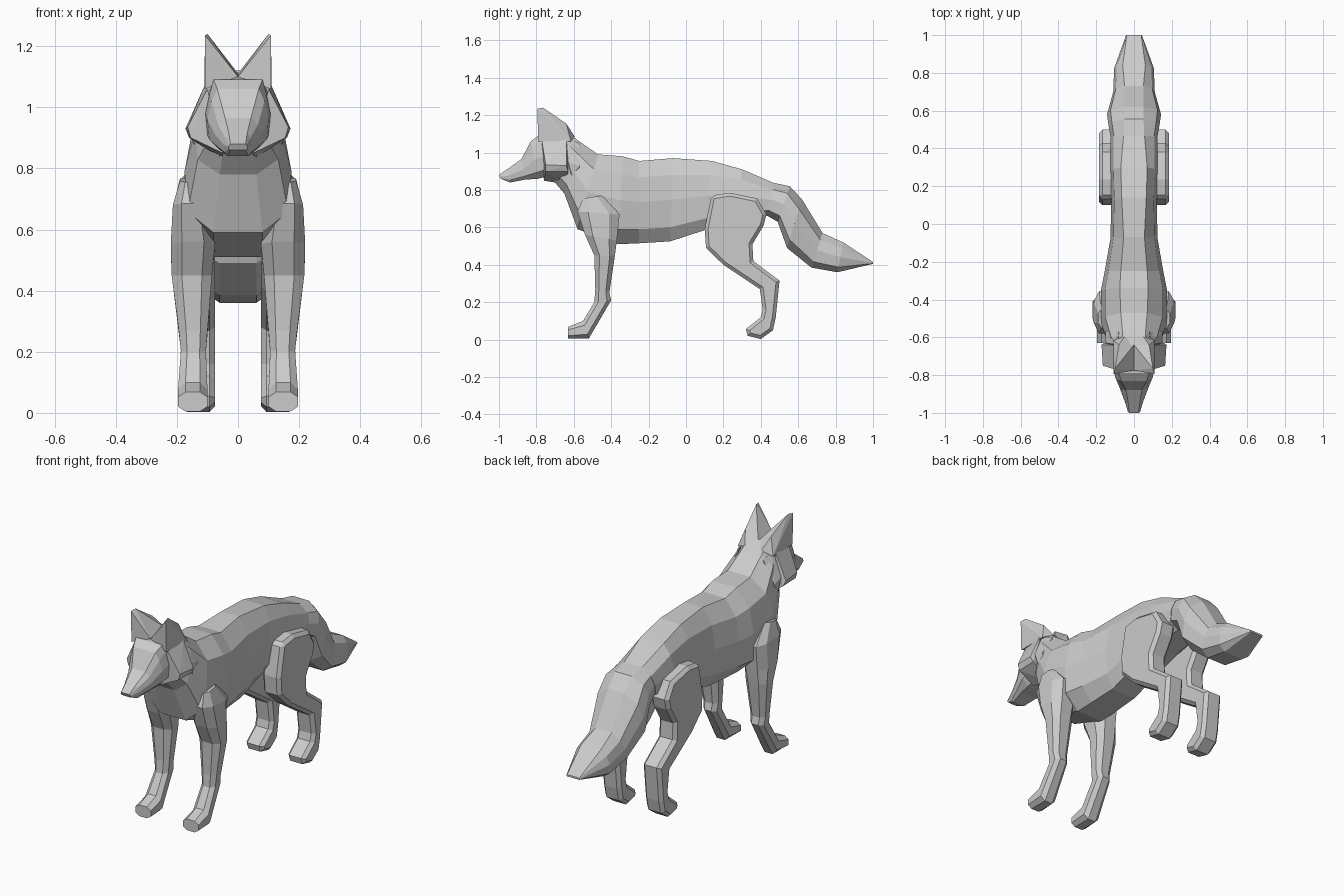
import bpy, bmesh


def finish(name, bm, mirror=False, bevel=0):
    bmesh.ops.recalc_face_normals(bm, faces=bm.faces)
    me = bpy.data.meshes.new(name)
    bm.to_mesh(me)
    bm.free()
    ob = bpy.data.objects.new(name, me)
    bpy.context.collection.objects.link(ob)
    if bevel:
        b = ob.modifiers.new("bevel", 'BEVEL')
        b.width, b.segments, b.limit_method = bevel, 1, 'ANGLE'
        b.angle_limit = 1.2
    if mirror:
        m = ob.modifiers.new("mirror", 'MIRROR')
        m.use_clip = False
        m.use_mirror_merge = False
    return ob


def loft(name, rings, mirror=False):
    bm = bmesh.new()
    vs = [[bm.verts.new(p) for p in r] for r in rings]
    n = len(vs[0])
    for a, b in zip(vs, vs[1:]):
        for i in range(n):
            j = (i + 1) % n
            bm.faces.new((a[i], a[j], b[j], b[i]))
    bm.faces.new(vs[0])
    bm.faces.new(vs[-1])
    return finish(name, bm, mirror)


def hull(name, pts):
    bm = bmesh.new()
    for p in pts:
        bm.verts.new(p)
    bmesh.ops.convex_hull(bm, input=bm.verts)
    return finish(name, bm, True)


def trunk_ring(ty, tz, by, bz, wt, wm, wb):
    """Symmetric ten-sided section between a top and a bottom point."""
    half = [(wt, 0), (wm * .87, .2), (wm, .5), (wm * .94, .83), (wb, 1)]
    half = [(w, ty + (by - ty) * t, tz + (bz - tz) * t) for w, t in half]
    return half + [(-x, y, z) for x, y, z in reversed(half)]


def leg_ring(fy, fz, by, bz, x0, x1):
    """Chamfered box section between a front and a back point."""
    uv = [(.25, 0), (.75, 0), (1, .25), (1, .75), (.75, 1), (.25, 1), (0, .75), (0, .25)]
    return [(x0 + (x1 - x0) * u, fy + (by - fy) * v, fz + (bz - fz) * v) for u, v in uv]


# Neck, torso
loft("body", [trunk_ring(*r) for r in [
    (-.64, 1.12, -.71, .85, .06, .10, .05),
    (-.585, 1.07, -.65, .78, .06, .14, .06),
    (-.47, .99, -.58, .59, .07, .175, .08),
    (-.34, .98, -.36, .51, .075, .175, .08),
    (-.25, .955, -.25, .515, .07, .155, .08),
    (-.07, .97, -.085, .525, .055, .125, .075),
    (.14, .955, .10, .585, .065, .12, .075),
    (.30, .91, .26, .63, .07, .125, .07),
    (.475, .835, .43, .66, .055, .125, .06)]])

# Bushy tail
loft("tail", [trunk_ring(*r) for r in [
    (.46, .84, .42, .67, .055, .12, .06),
    (.555, .82, .49, .63, .05, .135, .06),
    (.62, .75, .54, .49, .05, .143, .06),
    (.73, .57, .67, .385, .05, .11, .06),
    (.84, .52, .81, .36, .06, .105, .06),
    (1.0, .415, 1.0, .405, .038, .042, .038)]])

# Head and muzzle
loft("head", [trunk_ring(*r) for r in [
    (-1.0, .88, -.99, .86, .025, .032, .025),
    (-.95, .915, -.94, .84, .03, .047, .035),
    (-.88, .965, -.86, .855, .042, .075, .05),
    (-.83, 1.06, -.79, .86, .068, .10, .06),
    (-.79, 1.09, -.75, .87, .08, .106, .06),
    (-.62, 1.10, -.66, .82, .07, .115, .06)]])

# Ears and cheek ruffs
hull("ears", [(.108, -.795, 1.235), (.1, -.765, 1.24), (.108, -.79, 1.06), (0, -.775, 1.10),
              (.08, -.64, 1.155), (0, -.64, 1.11), (.11, -.615, 1.06), (.05, -.595, 1.085)])
hull("cheek_ruffs", [(.1, -.77, 1.06), (.165, -.75, .935), (.155, -.75, .90), (.05, -.76, .85),
                     (.11, -.64, 1.07), (.172, -.64, .93), (.16, -.63, .90), (.05, -.64, .83)])
hull("neck_ruffs", [(.09, -.64, 1.08), (.15, -.63, .95), (.145, -.61, .88), (.05, -.66, .82),
                    (.08, -.57, 1.05), (.15, -.57, .93), (.1, -.56, .83)])

# Front legs
loft("front_legs", [leg_ring(*r) for r in [
    (-.55, .755, -.45, .77, .12, .19),
    (-.58, .685, -.355, .67, .10, .213),
    (-.54, .56, -.37, .53, .075, .22),
    (-.49, .45, -.38, .45, .085, .217),
    (-.485, .27, -.41, .25, .10, .193),
    (-.49, .20, -.40, .21, .105, .187),
    (-.55, .10, -.52, .005, .10, .196),
    (-.63, .068, -.63, .005, .10, .196)]], True)

# Hind legs: side profile extruded sideways
outline = [(.135, .77), (.235, .785), (.38, .755), (.43, .67), (.415, .61), (.355, .51), (.36, .42),
           (.5, .315), (.48, .12), (.465, .05), (.4, .003), (.33, .02), (.32, .055),
           (.35, .08), (.4, .12), (.41, .16), (.395, .27), (.2, .4), (.107, .49), (.1, .59)]
bm = bmesh.new()
face = bm.faces.new([bm.verts.new((.075, y, z)) for y, z in outline])
ext = bmesh.ops.extrude_face_region(bm, geom=[face], use_keep_orig=True)
bmesh.ops.translate(bm, vec=(.11, 0, 0),
                    verts=[v for v in ext["geom"] if isinstance(v, bmesh.types.BMVert)])
finish("hind_legs", bm, True, .018)
